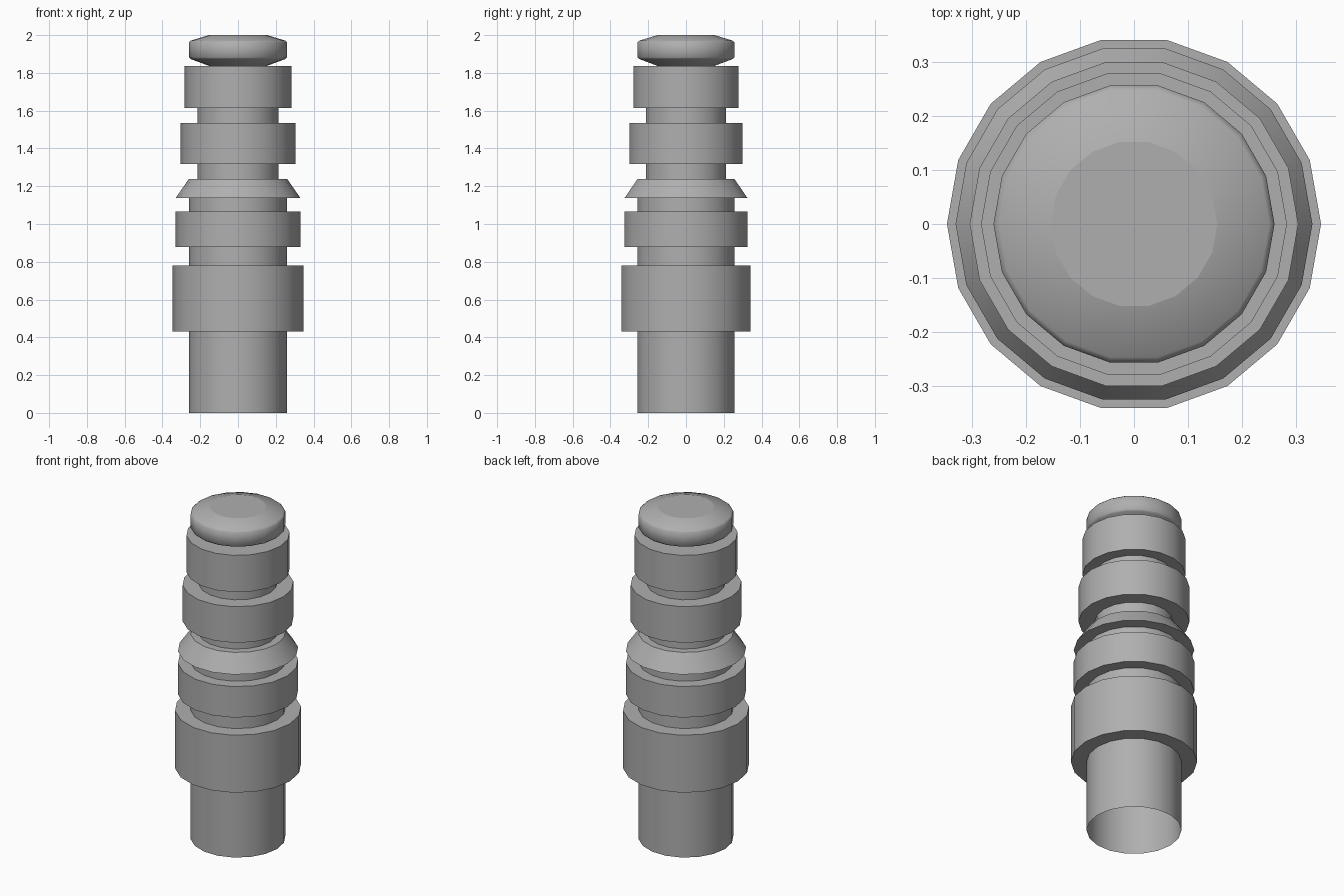
import bpy, bmesh
from math import cos, sin, tau

if "Cube" in bpy.data.objects:
    bpy.data.objects.remove(bpy.data.objects["Cube"])

SIDES = 18

# Dark grey finish
grey = bpy.data.materials.new("dark_grey")
grey.diffuse_color = (0.43, 0.43, 0.43, 1)
grey.use_nodes = True
grey.node_tree.nodes["Principled BSDF"].inputs["Base Color"].default_value = grey.diffuse_color


def lathe(name, profile, sharp_rings, cap_top=False):
    """Revolve (radius, z) points around z, creasing the listed rings."""
    bm = bmesh.new()
    rings = [[bm.verts.new((r * cos(tau * j / SIDES), r * sin(tau * j / SIDES), z))
              for j in range(SIDES)] for r, z in profile]
    for low, high in zip(rings, rings[1:]):
        for j in range(SIDES):
            k = (j + 1) % SIDES
            bm.faces.new((low[j], low[k], high[k], high[j])).smooth = True
    if cap_top:
        bm.faces.new(rings[-1])
    for i in sharp_rings:
        for j in range(SIDES):
            bm.edges.get((rings[i][j], rings[i][(j + 1) % SIDES])).smooth = False
    mesh = bpy.data.meshes.new(name)
    bm.to_mesh(mesh)
    bm.free()
    mesh.materials.append(grey)
    obj = bpy.data.objects.new(name, mesh)
    bpy.context.collection.objects.link(obj)
    return obj


# Stepped shaft, open at the bottom: (neck radius, band bottom radius,
# band top radius, band bottom z, band top z)
bands = [
    (0.26, 0.346, 0.346, 0.432, 0.779),
    (0.26, 0.330, 0.330, 0.878, 1.065),
    (0.26, 0.330, 0.26, 1.138, 1.239),
    (0.215, 0.304, 0.304, 1.318, 1.536),
    (0.215, 0.283, 0.283, 1.614, 1.836),
]
profile = [(0.26, 0)]
for i, (neck, r0, r1, z0, z1) in enumerate(bands):
    if i:
        profile.append((neck, bands[i - 1][4]))
    profile += [(neck, z0), (r0, z0), (r1, z1)]
profile.append((0.15, 1.836))
lathe("stepped_shaft", profile, range(len(profile)))

# Cap with softened rims and a flat top
cap = [(0.15, 1.836), (0.25, 1.873), (0.26, 1.882),
       (0.26, 1.962), (0.25, 1.971), (0.154, 2.0)]
lathe("end_cap", cap, [0, len(cap) - 1], cap_top=True)
